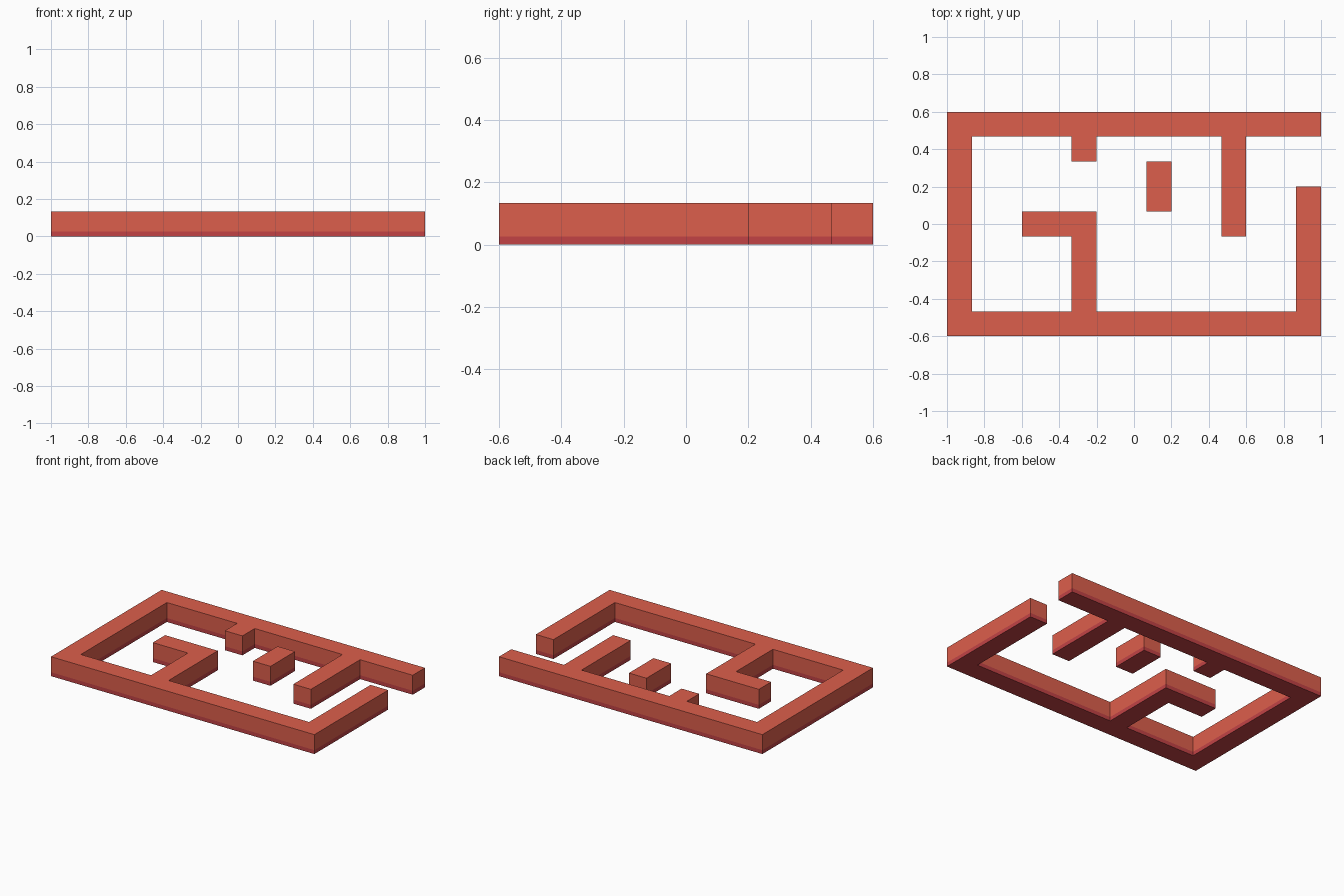
import bpy, bmesh

if "Cube" in bpy.data.objects:
    bpy.data.objects.remove(bpy.data.objects["Cube"])

CELL = 2 / 15            # the maze sits on a 15 x 9 grid of square cells
LEVELS = [0.0, 0.027, CELL]


def material(name, color):
    m = bpy.data.materials.new(name)
    m.diffuse_color = (*color, 1)
    m.use_nodes = True
    m.node_tree.nodes["Principled BSDF"].inputs["Base Color"].default_value = m.diffuse_color
    return m


BASE = material("dark_red", (0.54, 0.055, 0.06))
WALL = material("coral_red", (0.72, 0.114, 0.072))


def wall(name, outline):
    """Extrude a counter-clockwise outline (in cells) through both colour bands."""
    bm = bmesh.new()
    rings = [[bm.verts.new(((u - 7.5) * CELL, (v - 4.5) * CELL, z)) for u, v in outline]
             for z in LEVELS]
    n = len(outline)
    bm.faces.new(rings[0][::-1])
    bm.faces.new(rings[-1]).material_index = 1
    for band in range(2):
        lo, hi = rings[band], rings[band + 1]
        for i in range(n):
            j = (i + 1) % n
            bm.faces.new((lo[i], lo[j], hi[j], hi[i])).material_index = band
    mesh = bpy.data.meshes.new(name)
    bm.to_mesh(mesh)
    bm.free()
    mesh.materials.append(BASE)
    mesh.materials.append(WALL)
    bpy.context.collection.objects.link(bpy.data.objects.new(name, mesh))


# Outer wall with its inner branches, open at the right-hand gap
wall("maze_wall", [
    (15, 8), (15, 9), (0, 9), (0, 0), (15, 0), (15, 6), (14, 6), (14, 1),   # outside
    (6, 1), (6, 5), (3, 5), (3, 4), (5, 4), (5, 1),                         # hooked branch
    (1, 1), (1, 8),                                                         # left inside
    (5, 8), (5, 7), (6, 7), (6, 8),                                         # short stub
    (11, 8), (11, 4), (12, 4), (12, 8),                                     # long branch
])

# Free-standing block
wall("island_block", [(8, 5), (9, 5), (9, 7), (8, 7)])
